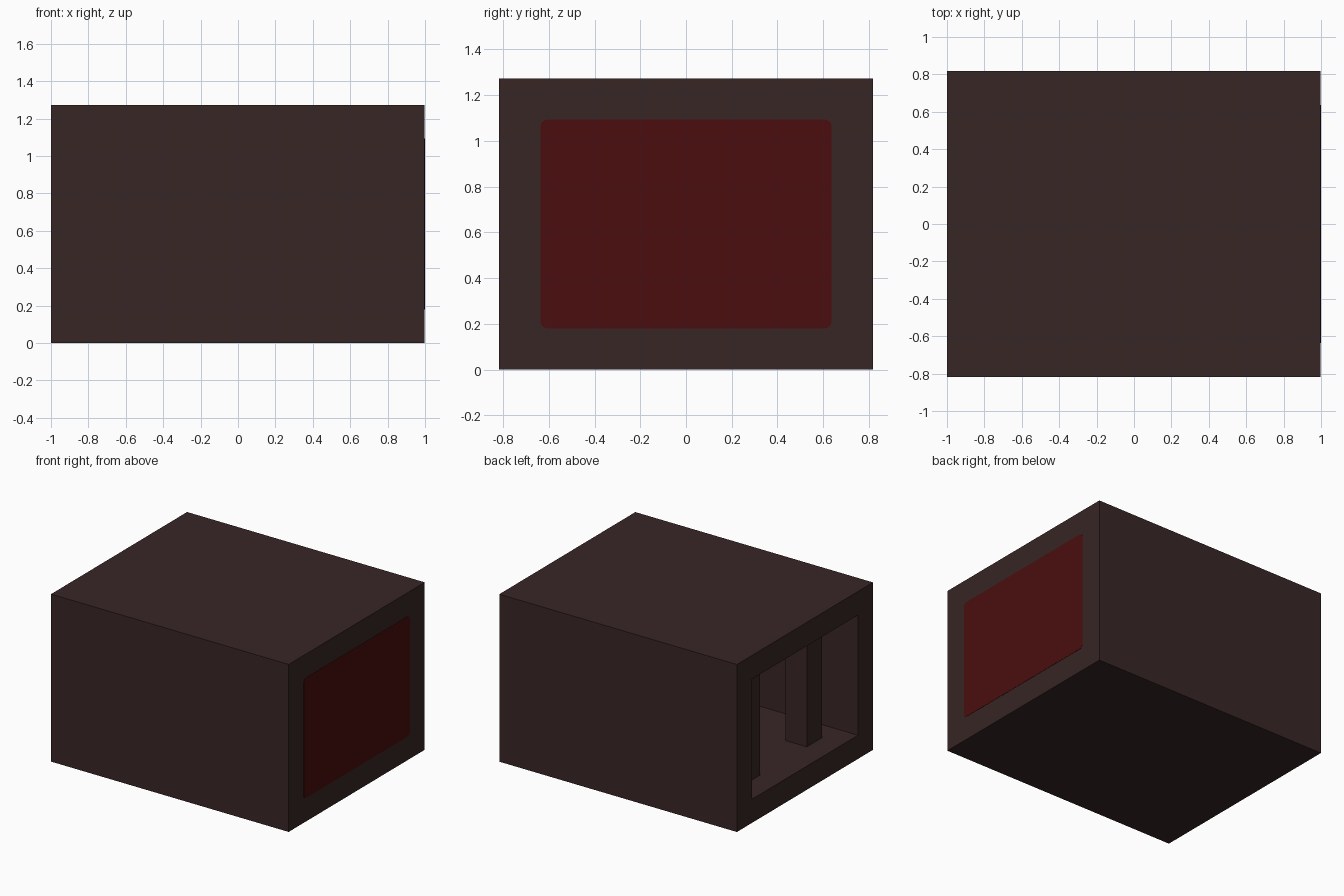
import bpy, bmesh
from mathutils import Matrix, Vector

cube = bpy.data.objects.get("Cube")
if cube:
    bpy.data.objects.remove(cube, do_unlink=True)

HALF_Y, HEIGHT, WALL = 0.817, 1.273, 0.18
FRONT_X = 0.998          # cabinet end, the panel stands just proud of it


def material(name, rgb):
    mat = bpy.data.materials.new(name)
    mat.use_nodes = True
    mat.diffuse_color = (*rgb, 1)
    mat.node_tree.nodes["Principled BSDF"].inputs["Base Color"].default_value = (*rgb, 1)
    return mat


def box(bm, low, high):
    low, high = Vector(low), Vector(high)
    place = Matrix.Translation((low + high) / 2) @ Matrix.Diagonal((*(high - low), 1))
    bmesh.ops.create_cube(bm, size=1, matrix=place)


def finish(bm, name, mat):
    bmesh.ops.recalc_face_normals(bm, faces=bm.faces)
    mesh = bpy.data.meshes.new(name)
    bm.to_mesh(mesh)
    bm.free()
    mesh.materials.append(mat)
    obj = bpy.data.objects.new(name, mesh)
    bpy.context.collection.objects.link(obj)
    return obj


brown = material("dark brown", (0.04, 0.019, 0.019))
red = material("deep red", (0.069, 0.004, 0.004))

# Hollow cabinet, open on one end
bm = bmesh.new()
box(bm, (-1, -HALF_Y, 0), (FRONT_X, HALF_Y, HEIGHT))
opening = min(bm.faces, key=lambda f: f.calc_center_median().x)
bmesh.ops.inset_region(bm, faces=[opening], thickness=WALL, use_even_offset=True)
walls = bmesh.ops.extrude_discrete_faces(bm, faces=[opening])["faces"]
bmesh.ops.translate(bm, verts=walls[0].verts, vec=(2 - 2 * WALL + WALL, 0, 0))
finish(bm, "cabinet", brown)

# Pair of square posts behind the opening
for side, name in ((1, "left_post"), (-1, "right_post")):
    bm = bmesh.new()
    y0, y1 = sorted((side * 0.28, side * 0.46))
    box(bm, (-1 + WALL, y0, WALL), (-1 + 2 * WALL, y1, HEIGHT - WALL))
    finish(bm, name, brown)

# Thin panel with rounded corners on the closed end
bm = bmesh.new()
box(bm, (FRONT_X - 0.004, WALL - HALF_Y, WALL), (1, HALF_Y - WALL, HEIGHT - WALL))
corners = [e for e in bm.edges if abs(e.verts[0].co.x - e.verts[1].co.x) > 0.001]
bmesh.ops.bevel(bm, geom=corners, offset=0.03, offset_type='OFFSET', segments=6,
                profile=0.5, affect='EDGES', clamp_overlap=False)
finish(bm, "red_panel", red)
